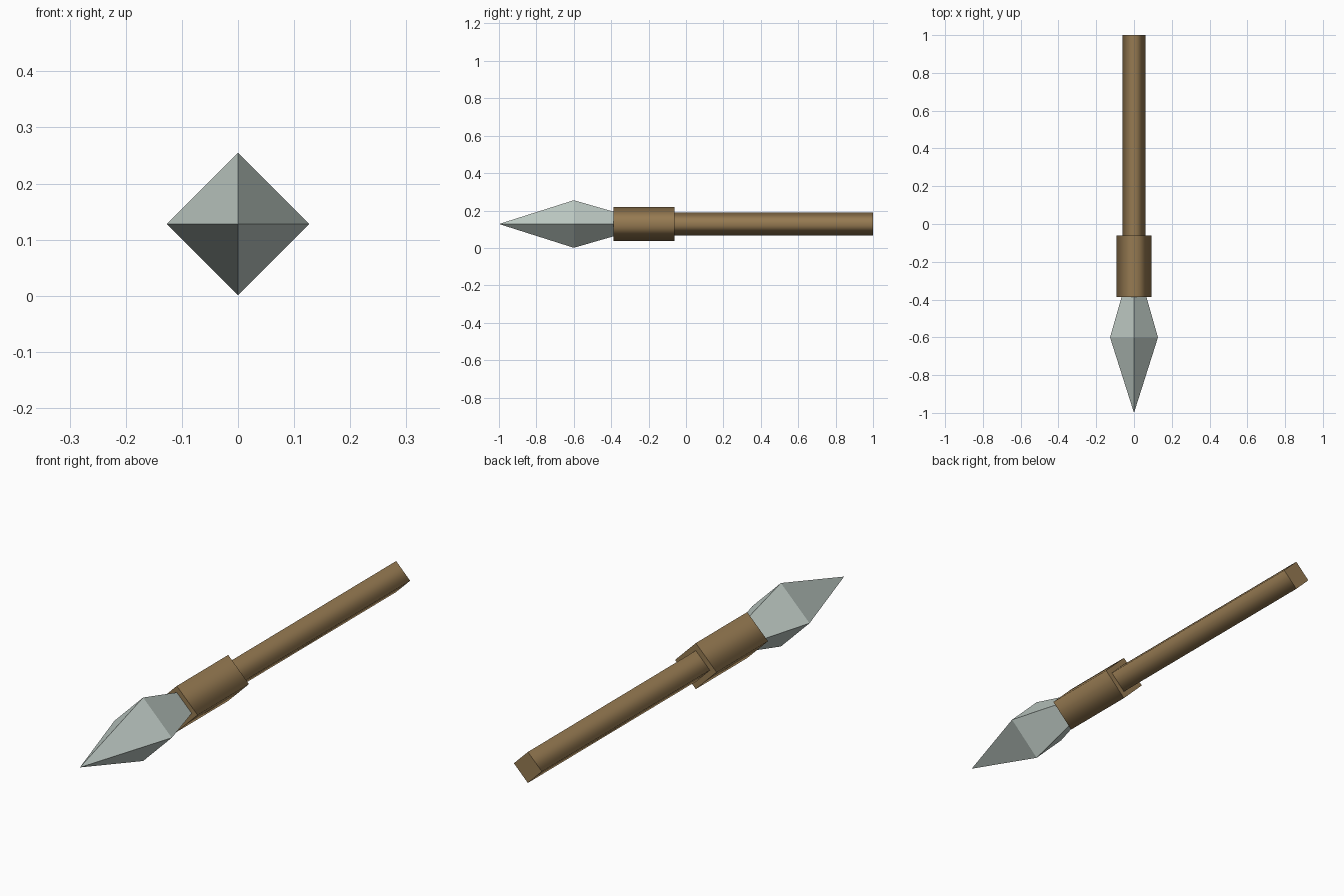
import bpy, bmesh, math

if "Cube" in bpy.data.objects:
    bpy.data.objects.remove(bpy.data.objects["Cube"])

CZ = 0.128  # height of the spear axis


def material(name, rgb):
    m = bpy.data.materials.new(name)
    m.diffuse_color = (*rgb, 1.0)
    m.use_nodes = True
    m.node_tree.nodes["Principled BSDF"].inputs["Base Color"].default_value = m.diffuse_color
    return m


def loft(name, mat, profile, smooth, cap_front=False, cap_back=False):
    """Four-sided diamond loft along y from (y, radius) pairs; radius 0 is a point."""
    bm = bmesh.new()
    rings = []
    for y, r in profile:
        if r == 0:
            rings.append([bm.verts.new((0, y, CZ))] * 4)
        else:
            rings.append([bm.verts.new((r * math.cos(i * math.pi / 2), y,
                                        CZ + r * math.sin(i * math.pi / 2)))
                          for i in range(4)])
    for a, b in zip(rings, rings[1:]):
        for i in range(4):
            j = (i + 1) % 4
            quad = list(dict.fromkeys((a[i], a[j], b[j], b[i])))
            bm.faces.new(quad).smooth = smooth
    for wanted, ring in ((cap_front, rings[0]), (cap_back, rings[-1])):
        if wanted:
            cap = bm.faces.new(ring)
            for e in cap.edges:      # keep the end rims crisp
                e.smooth = False
    bmesh.ops.recalc_face_normals(bm, faces=bm.faces)
    mesh = bpy.data.meshes.new(name)
    bm.to_mesh(mesh)
    bm.free()
    mesh.materials.append(mat)
    ob = bpy.data.objects.new(name, mesh)
    bpy.context.collection.objects.link(ob)
    return ob


steel = material("pale_steel", (0.515, 0.591, 0.552))
wood = material("brown_wood", (0.305, 0.195, 0.084))

# faceted spear head
loft("spear_head", steel, [(-1.0, 0), (-0.6, 0.127), (-0.387, 0.066)], False)
# thick collar behind the head
loft("collar", wood, [(-0.387, 0.092), (-0.062, 0.092)], True, True, True)
# long handle
loft("shaft", wood, [(-0.062, 0.062), (1.0, 0.062)], True, False, True)
